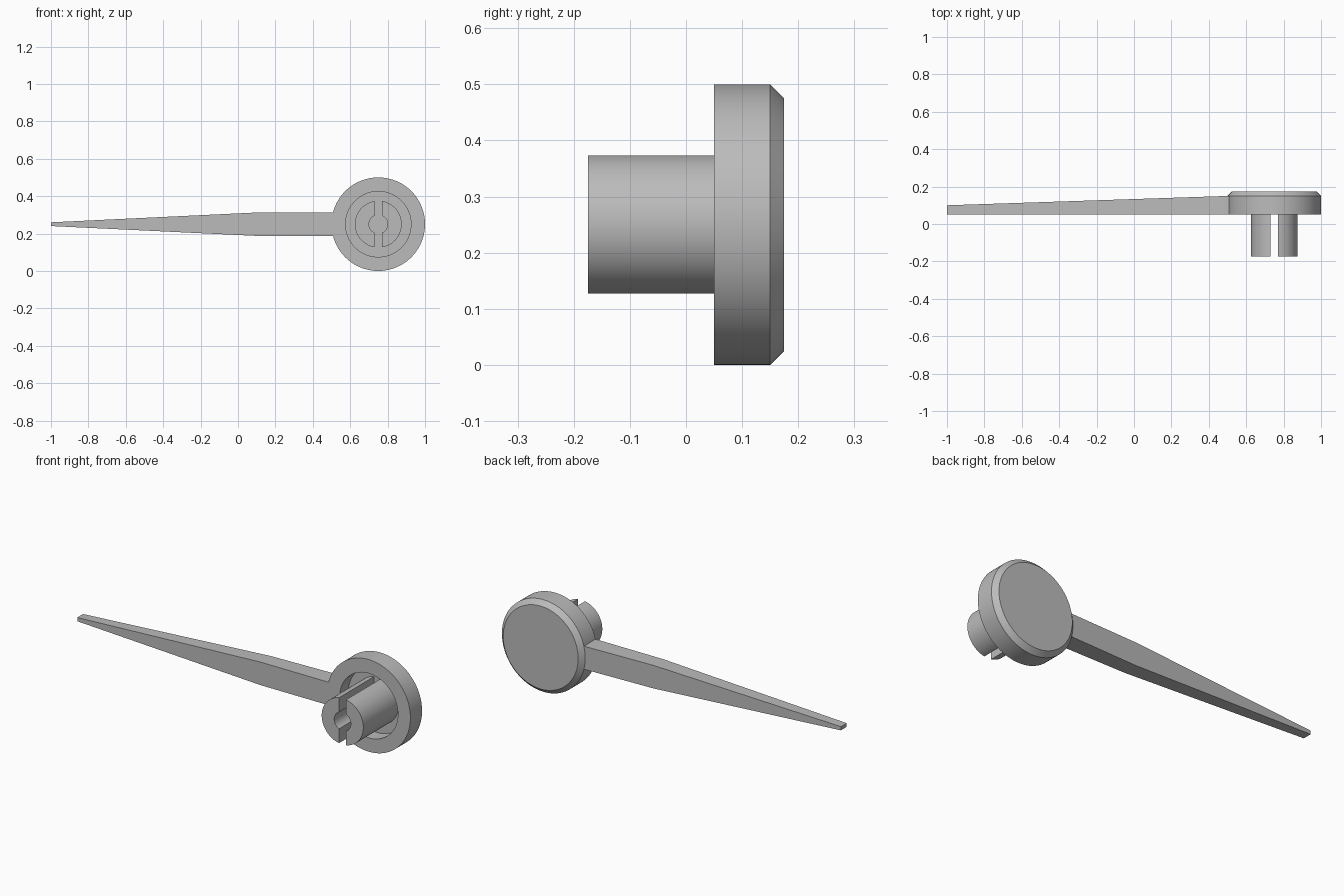
import bpy, bmesh
from math import sin, cos, asin, pi

cube = bpy.data.objects.get("Cube")
if cube:
    bpy.data.objects.remove(cube, do_unlink=True)

HUB_X, HUB_Z = 0.75, 0.25

grey = bpy.data.materials.new("plain grey")
grey.use_nodes = True
grey.diffuse_color = (0.5, 0.5, 0.5, 1)
grey.node_tree.nodes["Principled BSDF"].inputs["Base Color"].default_value = (0.5, 0.5, 0.5, 1)


def finish(name, bm):
    bmesh.ops.recalc_face_normals(bm, faces=bm.faces)
    mesh = bpy.data.meshes.new(name)
    bm.to_mesh(mesh)
    bm.free()
    mesh.materials.append(grey)
    ob = bpy.data.objects.new(name, mesh)
    bpy.context.collection.objects.link(ob)
    bpy.ops.object.select_all(action="DESELECT")
    ob.select_set(True)
    bpy.context.view_layer.objects.active = ob
    bpy.ops.object.shade_smooth_by_angle(angle=pi / 6)
    return ob


def arc(radius, start, end, steps):
    """Points (x, z) on a circle around the hub axis."""
    angles = [start + (end - start) * i / steps for i in range(steps + 1)]
    return [(HUB_X + radius * cos(a), HUB_Z + radius * sin(a)) for a in angles]


def prism(name, outline, front, back):
    """Extrude an (x, z) outline between two depths given as functions of x."""
    bm = bmesh.new()
    a = [bm.verts.new((x, front(x), z)) for x, z in outline]
    b = [bm.verts.new((x, back(x), z)) for x, z in outline]
    bm.faces.new(a)
    bm.faces.new(b[::-1])
    for i in range(len(a)):
        j = (i + 1) % len(a)
        bm.faces.new((a[i], b[i], b[j], a[j]))
    return finish(name, bm)


# Hub: lathed cup with a chamfered back rim and a front recess
profile = [(0, 0.125), (0.175, 0.125), (0.175, 0.05), (0.25, 0.05),
           (0.25, 0.15), (0.225, 0.175), (0, 0.175)]
bm = bmesh.new()
verts = [bm.verts.new((HUB_X + r, y, HUB_Z)) for r, y in profile]
edges = [bm.edges.new(pair) for pair in zip(verts, verts[1:])]
bmesh.ops.spin(bm, geom=verts + edges, cent=(HUB_X, 0, HUB_Z), axis=(0, 1, 0),
               angle=2 * pi, steps=96)
bmesh.ops.remove_doubles(bm, verts=bm.verts, dist=0.0001)
finish("hub", bm)

# Split post: two prongs around a central bore
SLOT, POST, BORE = 0.021, 0.125, 0.05
outer, inner = pi / 2 - asin(SLOT / POST), pi / 2 - asin(SLOT / BORE)
for name, turn in (("left_prong", 0), ("right_prong", pi)):
    outline = arc(POST, turn - outer, turn + outer, 40) + arc(BORE, turn + inner, turn - inner, 20)
    prism(name, outline, lambda x: -0.175, lambda x: 0.125)

# Pointer arm: tapers in height and depth, its root follows the hub rim
HALF = 0.0625
spread = asin(HALF / 0.249)
outline = [(0.1, HUB_Z + HALF), (-1, HUB_Z + 0.01), (-1, HUB_Z - 0.01), (0.1, HUB_Z - HALF)]
outline += arc(0.249, pi + spread, pi - spread, 12)
prism("pointer_arm", outline, lambda x: 0.05, lambda x: 0.1 + 0.05 * (x + 1) / 1.5)
